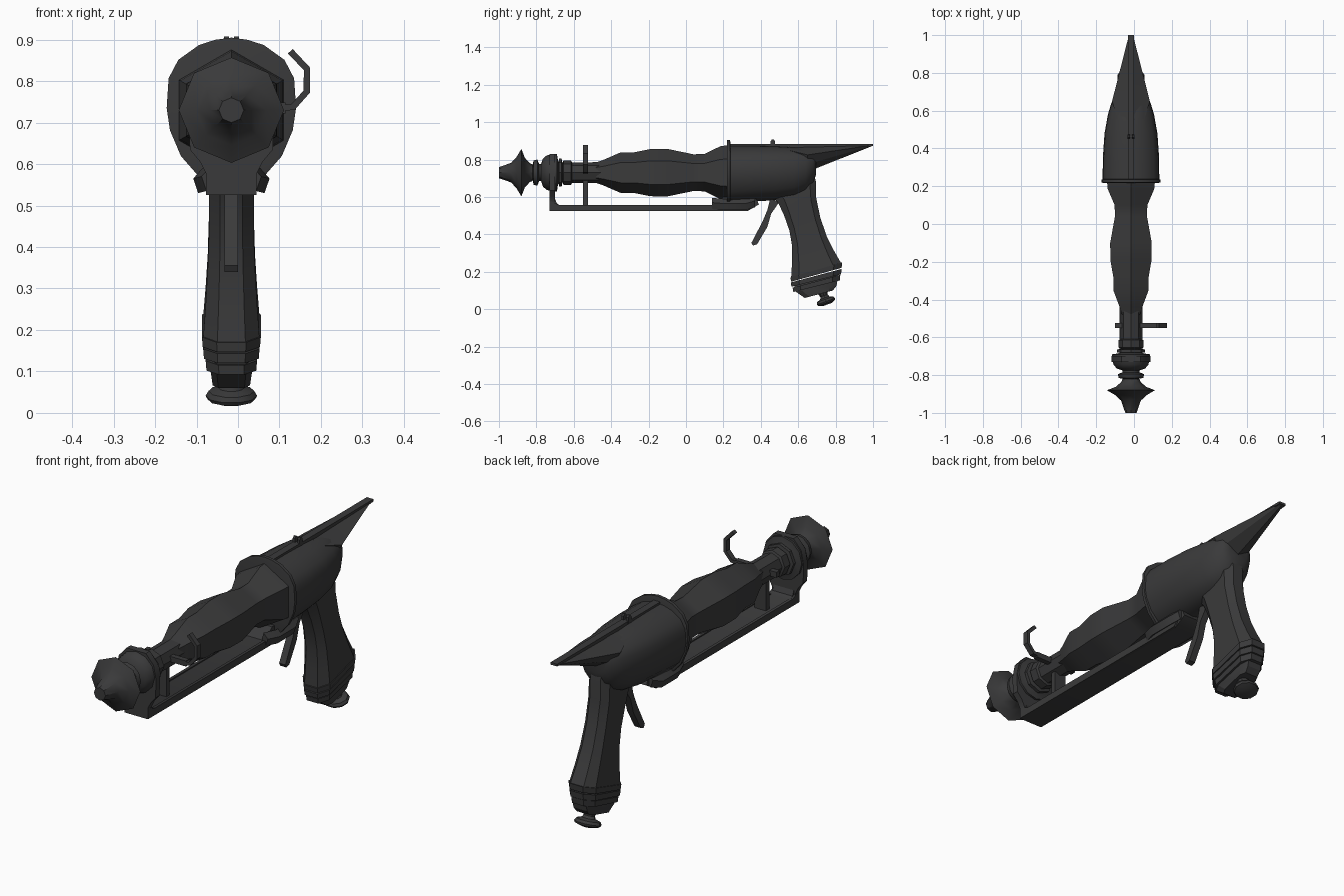
import bpy, bmesh, math
from mathutils import Vector

if "Cube" in bpy.data.objects:
    bpy.data.objects.remove(bpy.data.objects["Cube"])

CX, CZ = -0.016, 0.73          # long axis of the gun

metal = bpy.data.materials.new("dark gunmetal")
metal.diffuse_color = (0.042, 0.042, 0.043, 1)
metal.use_nodes = True
metal.node_tree.nodes["Principled BSDF"].inputs["Base Color"].default_value = metal.diffuse_color


def finish(name, bm, angle=35):
    bmesh.ops.recalc_face_normals(bm, faces=bm.faces)
    mesh = bpy.data.meshes.new(name)
    bm.to_mesh(mesh)
    bm.free()
    ob = bpy.data.objects.new(name, mesh)
    bpy.context.collection.objects.link(ob)
    mesh.materials.append(metal)
    bpy.ops.object.select_all(action='DESELECT')
    ob.select_set(True)
    bpy.context.view_layer.objects.active = ob
    bpy.ops.object.shade_smooth_by_angle(angle=math.radians(angle))
    return ob


def loft(name, rings, angle=35):
    """Skin a list of equal-length point rings and cap both ends."""
    bm = bmesh.new()
    rows = [[bm.verts.new(p) for p in r] for r in rings]
    n = len(rows[0])
    for a, b in zip(rows, rows[1:]):
        for i in range(n):
            j = (i + 1) % n
            bm.faces.new((a[i], a[j], b[j], b[i]))
    bm.faces.new(rows[0])
    bm.faces.new(rows[-1])
    return finish(name, bm, angle)


def lathe(name, profile, sides, angle=35):
    """Turn (y, radius) pairs round the gun axis, one corner pointing up."""
    turn = [2 * math.pi * i / sides for i in range(sides)]
    return loft(name, [[(CX + r * math.sin(t), y, CZ + r * math.cos(t)) for t in turn]
                       for y, r in profile], angle)


def side_plate(name, outline, half, x=CX):
    """Extrude a (y, z) outline sideways."""
    return loft(name, [[(x + s * half, y, z) for y, z in outline] for s in (-1, 1)])


def mirror_ring(half, y):
    """Closed cross-section from (half width, z) points listed top to bottom."""
    right = [(CX + w, y, z) for w, z in half]
    left = [(CX - w, y, z) for w, z in reversed(half) if w > 0]
    return right + left


def box(name, x0, x1, y0, y1, z0, z1):
    return loft(name, [[(x0, y, z0), (x1, y, z0), (x1, y, z1), (x0, y, z1)] for y in (y0, y1)])


# Muzzle: tip, flared disc, collar and bulb
lathe("muzzle", [(-1, .022), (-1, .03), (-.935, .052), (-.905, .085), (-.88, .127),
                 (-.862, .08), (-.835, .05), (-.82, .045)], 8)
lathe("muzzle_collar", [(-.82, .04), (-.815, .065), (-.795, .07), (-.785, .045), (-.775, .045),
                        (-.765, .075), (-.745, .092), (-.715, .1), (-.69, .1), (-.685, .068),
                        (-.675, .05)], 12)
lathe("muzzle_bore", [(-1.0, .015), (-.99, .015)], 8)

# Thin barrel neck and swelling hexagonal barrel
lathe("barrel_neck", [(-.68, .075), (-.665, .075), (-.66, .05), (-.655, .065), (-.615, .065),
                      (-.61, .055), (-.44, .056)], 8)
lathe("barrel", [(-.48, .055), (-.44, .069), (-.35, .108), (-.28, .108), (-.19, .126),
                 (-.1, .127), (.04, .098), (.1, .1), (.185, .142), (.24, .148)], 6, 25)

# Rear housing: egg section that narrows and rises toward the back
SECTION = [(0, 1), (.25, .97), (.5, .9), (.82, .7), (.97, .45), (1, .05), (.95, -.25),
           (.78, -.6), (.5, -.88), (0, -1)]


def egg(y, half, top, bottom):
    mid, h = (top + bottom) / 2, (top - bottom) / 2
    return mirror_ring([(w * half, mid + h * z) for w, z in SECTION], y)


loft("rear_housing", [egg(*r) for r in [
    (.225, .15, .875, .565), (.35, .149, .875, .575), (.48, .14, .872, .583),
    (.58, .122, .866, .598), (.64, .104, .858, .625), (.68, .082, .848, .67),
    (.695, .06, .835, .72)]])
loft("housing_ring", [egg(y, w, t, b) for y, w, t, b in [
    (.218, .148, .895, .555), (.22, .156, .905, .548), (.235, .156, .905, .548),
    (.238, .148, .89, .555)]])

# Tail wedge tapering to a point, with the long top ridge
loft("tail_wedge", [mirror_ring([(0, t), (w, s), (w * .7, m), (0, b)], y)
                    for y, t, w, s, m, b in [(.55, .872, .07, .85, .8, .76),
                                             (.65, .875, .1, .825, .775, .735),
                                             (.995, .88, .012, .877, .874, .872)]], 20)
side_plate("top_ridge", [(.23, .85), (.23, .883), (1, .883), (1, .872), (.8, .855)], .017)

# Rear sight: two small prongs
for side in (-1, 1):
    side_plate("rear_sight", [(.453, .87), (.453, .9), (.46, .908), (.468, .908),
                              (.475, .9), (.475, .87)], .006, CX + side * .012)

# Under rail with its curved front cradle
side_plate("under_rail", [(-.73, .525), (.33, .525), (.39, .56), (.37, .6), (.2, .6), (.15, .553),
                          (-.67, .553), (-.69, .565), (-.705, .6), (-.73, .6)], .052)
for side in (-1, 1):
    side_plate("rail_lip", [(-.73, .525), (.33, .525), (.35, .558), (-.68, .558), (-.73, .58)],
               .007, CX + side * .054)
    # Clamp joining the rail to the housing
    loft("rail_clamp", [[(CX + side * (x + dx), y, z + dz) for x, z in
                         ((.06, .545), (.08, .53), (.092, .565), (.07, .59))]
                        for y, dx, dz in ((.14, -.02, .005), (.2, 0, 0), (.32, 0, 0),
                                          (.37, -.02, .015))])
CRADLE = [(0, .83), (.05, .83), (.09, .785), (.103, .72), (.1, .635), (.075, .605),
          (.06, .575), (.06, .525), (0, .525)]
loft("front_cradle", [mirror_ring(CRADLE, y) for y in (-.73, -.7)])

# Support post, cross pin and side hook
box("support_post", CX - .03, CX + .03, -.55, -.525, .54, .72)
box("cross_pin", -.1, .115, -.55, -.525, .722, .748)

HOOK = [(.1, .735), (.133, .738), (.166, .775), (.166, .83), (.126, .872)]
rings = []
for i, (x, z) in enumerate(HOOK):
    a, b = HOOK[max(i - 1, 0)], HOOK[min(i + 1, len(HOOK) - 1)]
    d = Vector((b[0] - a[0], b[1] - a[1])).normalized() * .008
    rings.append([(x - d.y * s, y, z + d.x * s) for s, y in
                  ((-1, -.55), (1, -.55), (1, -.525), (-1, -.525))])
loft("side_hook", rings)

# Trigger
side_plate("trigger", [(.45, .59), (.435, .53), (.41, .47), (.35, .355), (.358, .34),
                       (.38, .347), (.435, .44), (.455, .51), (.5, .575)], .016)


def grip_ring(yf, zf, yb, zb, half, flat=.5, chamfer=.16):
    """Chamfered section slanting from a front point to a back point."""
    pts = [(0, flat), (chamfer, 1), (1 - chamfer, 1), (1, flat),
           (1, -flat), (1 - chamfer, -1), (chamfer, -1), (0, -flat)]
    return [(CX + half * w, yf + (yb - yf) * t, zf + (zb - zf) * t) for t, w in pts]


# Handle, flaring toward the heel
loft("grip", [grip_ring(*r) for r in [
    (.46, .61, .68, .74, .05), (.495, .565, .695, .68, .054), (.525, .5, .695, .6, .054),
    (.553, .42, .718, .49, .054), (.567, .34, .752, .39, .057), (.567, .25, .79, .315, .062),
    (.562, .165, .83, .245, .068)]], 25)
# Stepped bands round the heel
for i, r in enumerate([(.558, .17, .835, .25, .071), (.56, .143, .832, .215, .068),
                       (.57, .115, .825, .183, .062)]):
    yf, zf, yb, zb, h = r
    loft("heel_band", [grip_ring(yf, zf, yb, zb, h),
                       grip_ring(yf + .004, zf - .023, yb - .003, zb - .029, h - .002)], 25)
loft("heel_block", [grip_ring(.58, .125, .815, .185, .05, .7),
                    grip_ring(.585, .095, .805, .125, .05, .7),
                    grip_ring(.635, .06, .785, .1, .045, .7)], 25)

# Turned knob under the heel, on a tilted axis
axis = Vector((0, .33, -.94)).normalized()
across = Vector((0, .94, .33)).normalized()
start = Vector((CX, .728, .1))
loft("heel_knob", [[start + axis * d + (Vector((1, 0, 0)) * math.cos(t) * 1.15
                                        + across * math.sin(t)) * r
                    for t in [math.pi * k / 5 for k in range(10)]]
                   for d, r in [(0, .032), (.03, .022), (.042, .027), (.05, .048),
                                (.062, .054), (.071, .05), (.08, .025)]])
